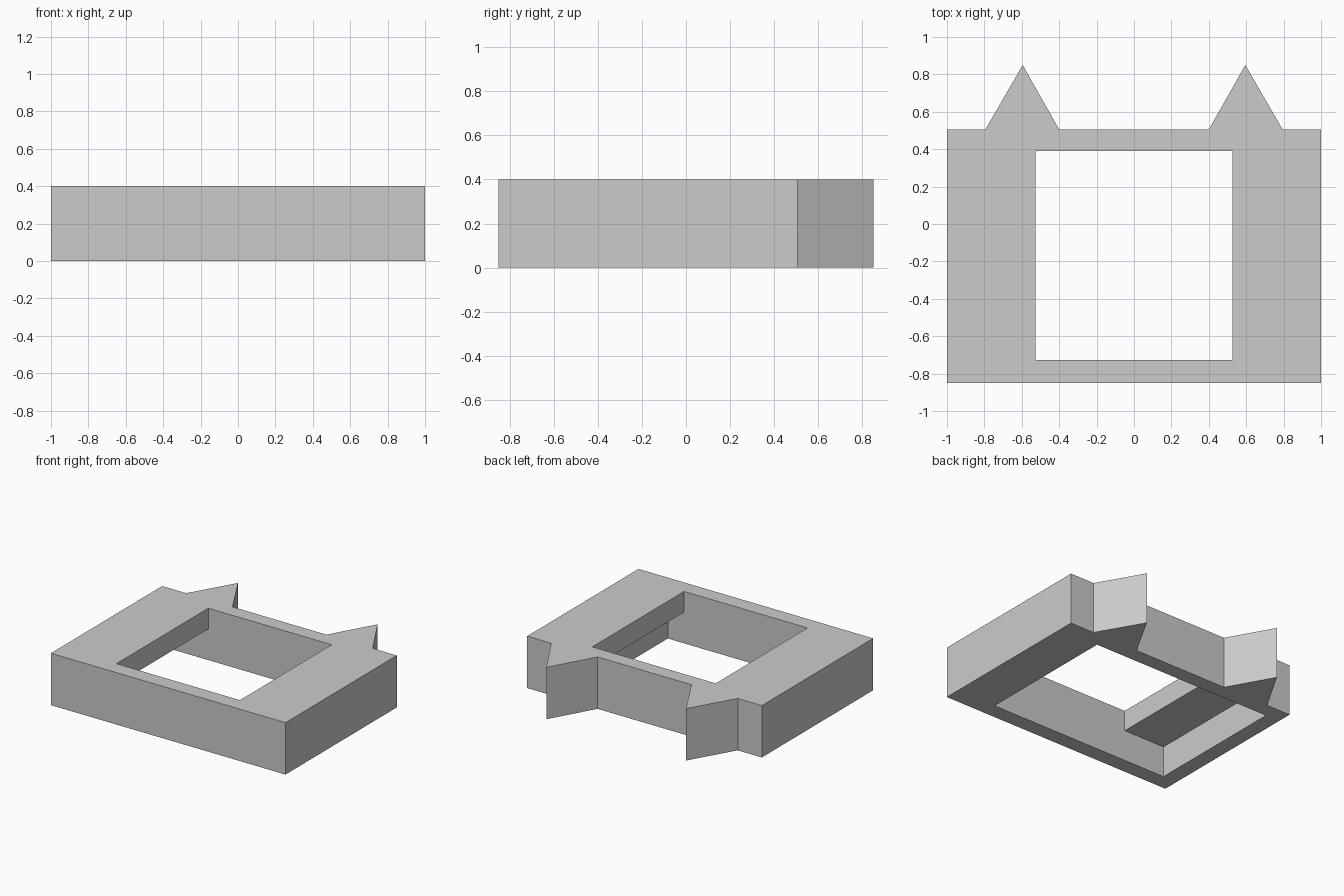
import bpy
import bmesh
from mathutils import Vector

if "Cube" in bpy.data.objects:
    bpy.data.objects.remove(bpy.data.objects["Cube"], do_unlink=True)

HEIGHT = 0.4
FRONT, BACK, PEAK = -0.85, 0.505, 0.85      # depth limits of body and points
HOLE_FRONT, HOLE_BACK = -0.728, 0.39

grey = bpy.data.materials.new("light_grey")
grey.use_nodes = True
grey.diffuse_color = (0.6, 0.6, 0.6, 1)
grey.node_tree.nodes["Principled BSDF"].inputs["Base Color"].default_value = (0.6, 0.6, 0.6, 1)


def prism(name, outline, direction):
    """Extrude a closed planar outline along a direction."""
    bm = bmesh.new()
    face = bm.faces.new([bm.verts.new(p) for p in outline])
    result = bmesh.ops.extrude_face_region(bm, geom=[face])
    verts = [v for v in result["geom"] if isinstance(v, bmesh.types.BMVert)]
    bmesh.ops.translate(bm, verts=verts, vec=Vector(direction))
    bmesh.ops.recalc_face_normals(bm, faces=bm.faces)
    mesh = bpy.data.meshes.new(name)
    bm.to_mesh(mesh)
    bm.free()
    mesh.materials.append(grey)
    obj = bpy.data.objects.new(name, mesh)
    bpy.context.collection.objects.link(obj)
    return obj


# Block with two pointed ears on the back edge, mirrored about x = 0
half = [(1, FRONT), (1, BACK), (0.795, BACK), (0.595, PEAK), (0.4, BACK)]
outline = half + [(-x, y) for x, y in reversed(half)]
frame = prism("eared_frame", [(x, y, 0) for x, y in outline], (0, 0, HEIGHT))

# Stepped cutter: square window on top, wider off-centre recess underneath
step = [(-0.88, -0.1), (0.665, -0.1), (0.665, 0.24), (0.526, 0.24),
        (0.526, 0.5), (-0.526, 0.5), (-0.526, 0.24), (-0.88, 0.24)]
cutter = prism("window_cutter", [(x, HOLE_FRONT, z) for x, z in step],
               (0, HOLE_BACK - HOLE_FRONT, 0))
cutter.hide_render = True

cut = frame.modifiers.new("window", "BOOLEAN")
cut.operation = "DIFFERENCE"
cut.solver = "EXACT"
cut.object = cutter
bpy.context.view_layer.objects.active = frame
bpy.ops.object.modifier_apply(modifier=cut.name)
bpy.data.objects.remove(cutter, do_unlink=True)
